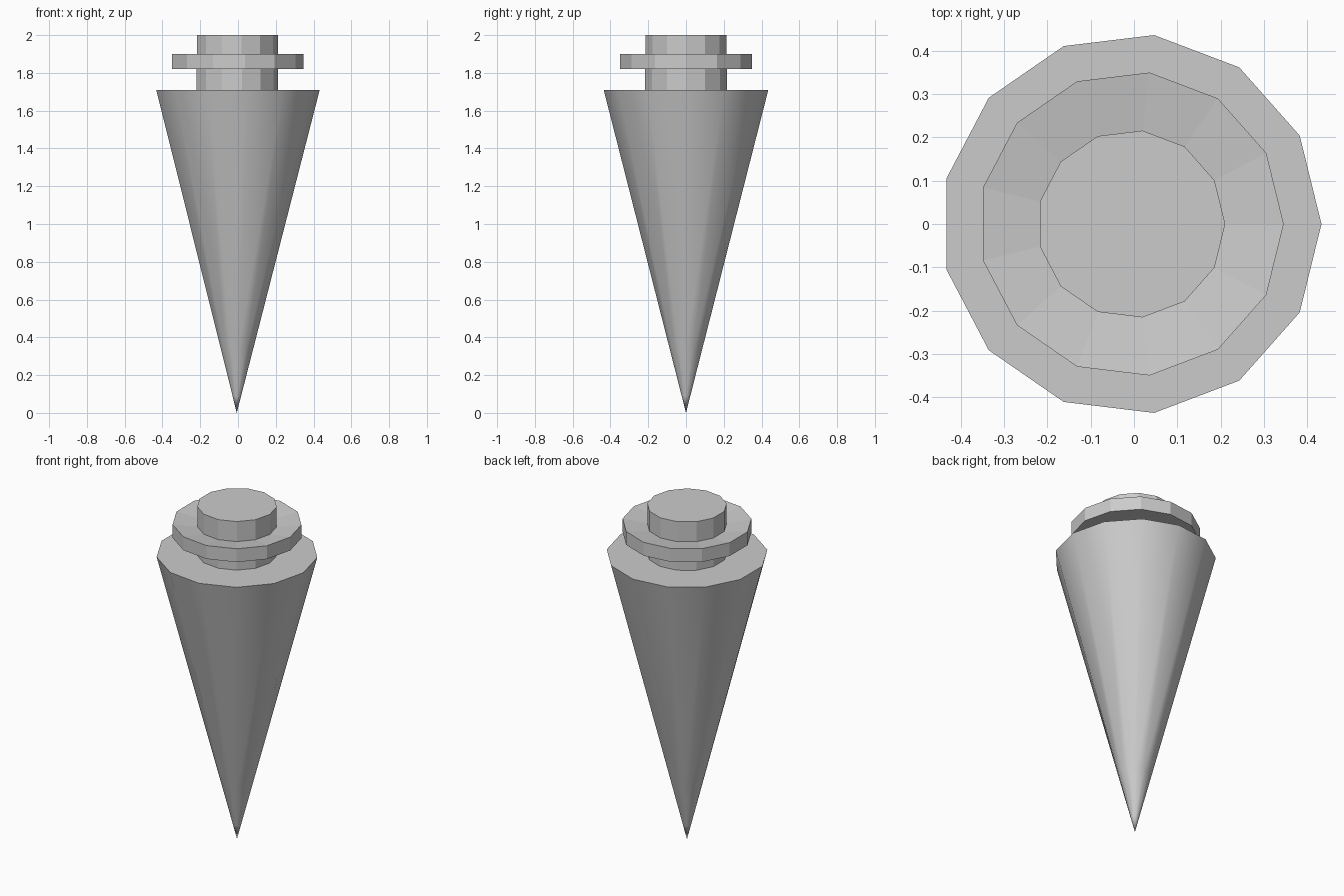
import bpy, bmesh
from math import cos, sin, pi

if "Cube" in bpy.data.objects:
    bpy.data.objects.remove(bpy.data.objects["Cube"])

SIDES = 13
CX = -0.0065  # odd-sided rings: shift so the bounding box is centred


def lathe(name, profile, smooth=False):
    """Spin a (radius, z) profile, bottom to top; radius 0 makes a tip, open ends are capped."""
    bm = bmesh.new()
    rings = []
    for r, z in profile:
        n = SIDES if r > 0 else 1
        rings.append([bm.verts.new((CX + r * cos(2 * pi * i / SIDES),
                                    r * sin(2 * pi * i / SIDES), z)) for i in range(n)])
    for lo, hi in zip(rings, rings[1:]):
        for i in range(SIDES):
            j = (i + 1) % SIDES
            if len(lo) == 1:
                f = bm.faces.new((lo[0], hi[j], hi[i]))
            else:
                f = bm.faces.new((lo[i], lo[j], hi[j], hi[i]))
            f.smooth = smooth
    if len(rings[0]) > 1:
        bm.faces.new(rings[0][::-1])
    bm.faces.new(rings[-1])
    bmesh.ops.recalc_face_normals(bm, faces=bm.faces)
    mesh = bpy.data.meshes.new(name)
    bm.to_mesh(mesh)
    bm.free()
    obj = bpy.data.objects.new(name, mesh)
    bpy.context.collection.objects.link(obj)
    return obj


# Pointed body, smooth sides with a flat top
R, H = 0.439, 1.71
lathe("spike_body", [(0, 0)] + [(R * z / H, z) for z in (0.09, 0.35, H)], smooth=True)

# Neck and cap in one faceted turning: neck, flange with slightly dished top, cap
lathe("neck_and_flange", [(0.219, 1.71), (0.219, 1.82), (0.352, 1.82),
                          (0.352, 1.90), (0.217, 1.88), (0.217, 2.0)])
